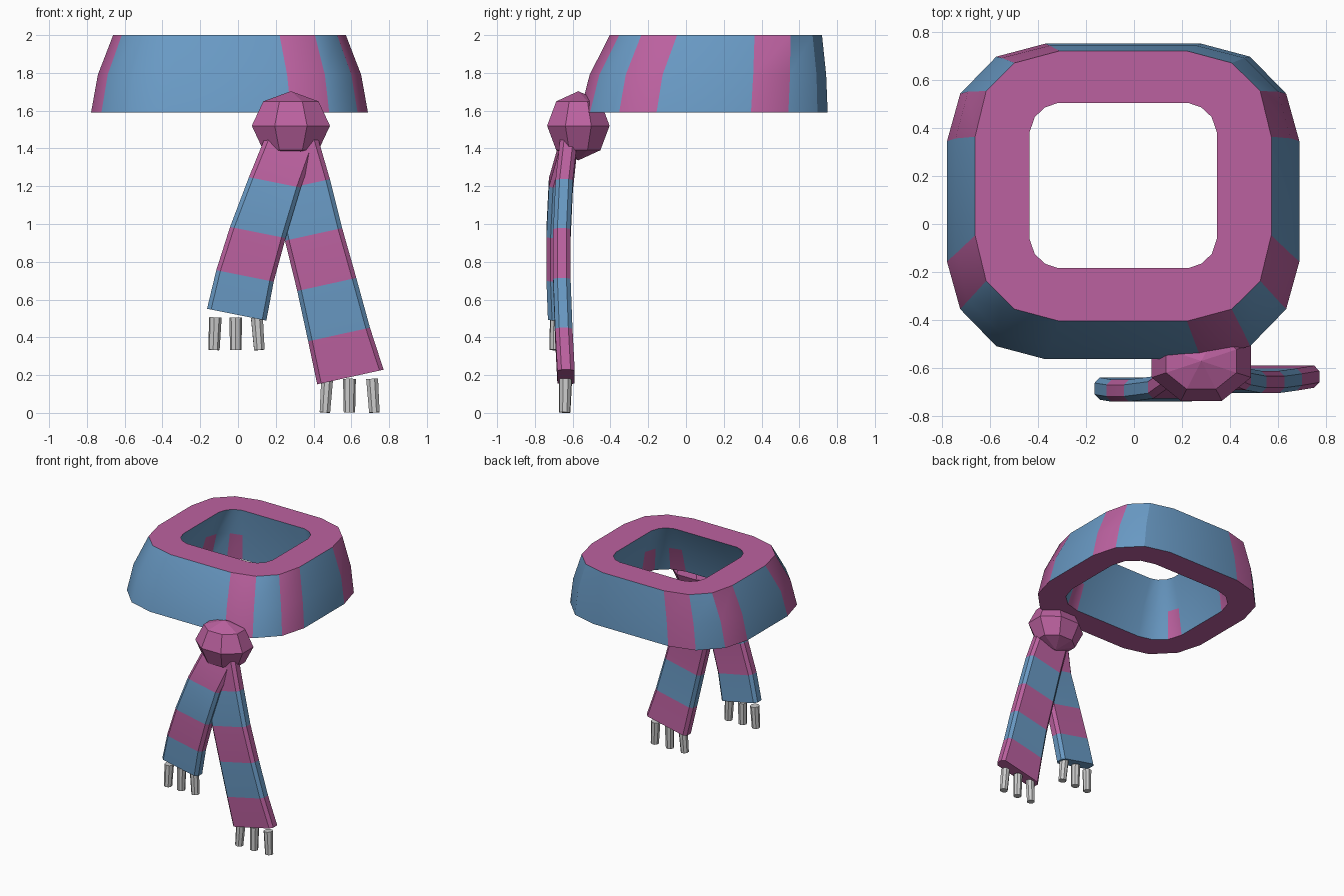
import bpy, bmesh, math
from mathutils import Vector

if "Cube" in bpy.data.objects:
    bpy.data.objects.remove(bpy.data.objects["Cube"])


def material(name, color):
    m = bpy.data.materials.new(name)
    m.diffuse_color = (*color, 1)
    m.use_nodes = True
    m.node_tree.nodes["Principled BSDF"].inputs["Base Color"].default_value = m.diffuse_color
    return m


BLUE = material("blue_wool", (0.14, 0.32, 0.55))
PINK = material("pink_wool", (0.50, 0.12, 0.35))


def loft(name, loops, color, wrap=False):
    """Skin equal loops; color(i, k) gives 0 blue / 1 pink for each face."""
    bm = bmesh.new()
    rows = [[bm.verts.new(p) for p in loop] for loop in loops]
    n = len(rows[0])
    for i in range(len(rows) if wrap else len(rows) - 1):
        a, b = rows[i], rows[(i + 1) % len(rows)]
        for k in range(n):
            j = (k + 1) % n
            bm.faces.new((a[k], a[j], b[j], b[k])).material_index = color(i, k)
    if not wrap:
        bm.faces.new(rows[0]).material_index = color(0, 0)
        bm.faces.new(rows[-1]).material_index = color(len(rows) - 2, 0)
    bmesh.ops.recalc_face_normals(bm, faces=bm.faces)
    me = bpy.data.meshes.new(name)
    bm.to_mesh(me)
    bm.free()
    me.materials.append(BLUE)
    me.materials.append(PINK)
    ob = bpy.data.objects.new(name, me)
    bpy.context.collection.objects.link(ob)
    return ob


def smooth(ob, angle):
    bpy.ops.object.select_all(action='DESELECT')
    ob.select_set(True)
    bpy.context.view_layer.objects.active = ob
    bpy.ops.object.shade_smooth_by_angle(angle=math.radians(angle))


def rounded_loop(z, cy, corner):
    """Mirror one four-point corner into a closed rounded rectangle."""
    quads = [(1, 1, corner), (-1, 1, corner[::-1]),
             (-1, -1, corner), (1, -1, corner[::-1])]
    return [(-0.045 + sx * x, cy + sy * y, z) for sx, sy, c in quads for x, y in c]


# Neck wrap: outer wall up, over the rim, inner wall down, closed underneath
levels = [
    (1.59, 0.094, [(.733, .25), (.678, .448), (.528, .602), (.325, .656)]),
    (1.79, 0.116, [(.697, .24), (.645, .435), (.505, .575), (.305, .626)]),
    (2.00, 0.158, [(.616, .205), (.570, .395), (.452, .512), (.265, .562)]),
    (2.00, 0.160, [(.390, .22), (.368, .285), (.325, .325), (.27, .344)]),
    (1.79, 0.120, [(.480, .23), (.450, .32), (.380, .385), (.285, .41)]),
    (1.59, 0.094, [(.530, .23), (.495, .345), (.410, .42), (.295, .45)]),
]
STRIPES = {0, 4, 6, 8, 12, 14}


def wrap_color(i, k):
    if i in (2, 5):
        return 1
    return int(k in STRIPES and i != 3)


smooth(loft("neck_wrap", [rounded_loop(*l) for l in levels], wrap_color, True), 30)

# Knot
bpy.ops.mesh.primitive_uv_sphere_add(segments=8, ring_count=4, radius=1,
                                     location=(0.28, -0.57, 1.52))
knot = bpy.context.object
knot.name = "knot"
bm = bmesh.new()
bm.from_mesh(knot.data)
c, s = math.cos(math.pi / 8), math.sin(math.pi / 8)
for v in bm.verts:
    x, y, z = v.co
    v.co = ((x * c - y * s) * .224, (x * s + y * c) * .179, z * .183)
bm.to_mesh(knot.data)
bm.free()
knot.data.materials.append(PINK)


# Hanging tails: bevelled flat section swept down a path, one band per step
def tail(name, path, slope):
    across = Vector((1, 0, slope)).normalized()
    loops = []
    for x, y, z, w in path:
        h, t, b = w / 2, .046, .022
        sec = [(h, t - b), (h - b, t), (b - h, t), (-h, t - b),
               (-h, b - t), (b - h, -t), (h - b, -t), (h, b - t)]
        loops.append([Vector((x, y, z)) + across * u + Vector((0, v, 0)) for u, v in sec])
    smooth(loft(name, loops, lambda i, k: (i + 1) % 2), 30)


tail("short_tail", [(.275, -.62, 1.43, .27), (.195, -.68, 1.22, .28), (.105, -.693, .955, .30),
                    (.037, -.693, .725, .31), (-.007, -.685, .52, .32)], -.20)
tail("long_tail", [(.285, -.62, 1.43, .28), (.34, -.645, 1.205, .30), (.40, -.657, .945, .31),
                   (.47, -.657, .68, .32), (.535, -.647, .415, .335), (.595, -.635, .19, .36)], .22)


# Fringe tassels
def tassels(name, tops, bottoms, y, z0, z1):
    for i, (xt, xb) in enumerate(zip(tops, bottoms)):
        a, b = Vector((xb, y, z0)), Vector((xt, y + .005, z1))
        bpy.ops.mesh.primitive_cone_add(vertices=8, radius1=.03, radius2=.034,
                                        depth=(b - a).length, location=(a + b) / 2)
        ob = bpy.context.object
        ob.name = f"{name}_{i + 1}"
        ob.rotation_euler = (b - a).to_track_quat('Z', 'Y').to_euler()


tassels("short_fringe", (-.12, -.012, .10), (-.127, -.012, .113), -.692, .333, .505)
tassels("long_fringe", (.472, .59, .71), (.46, .59, .722), -.642, .002, .18)
